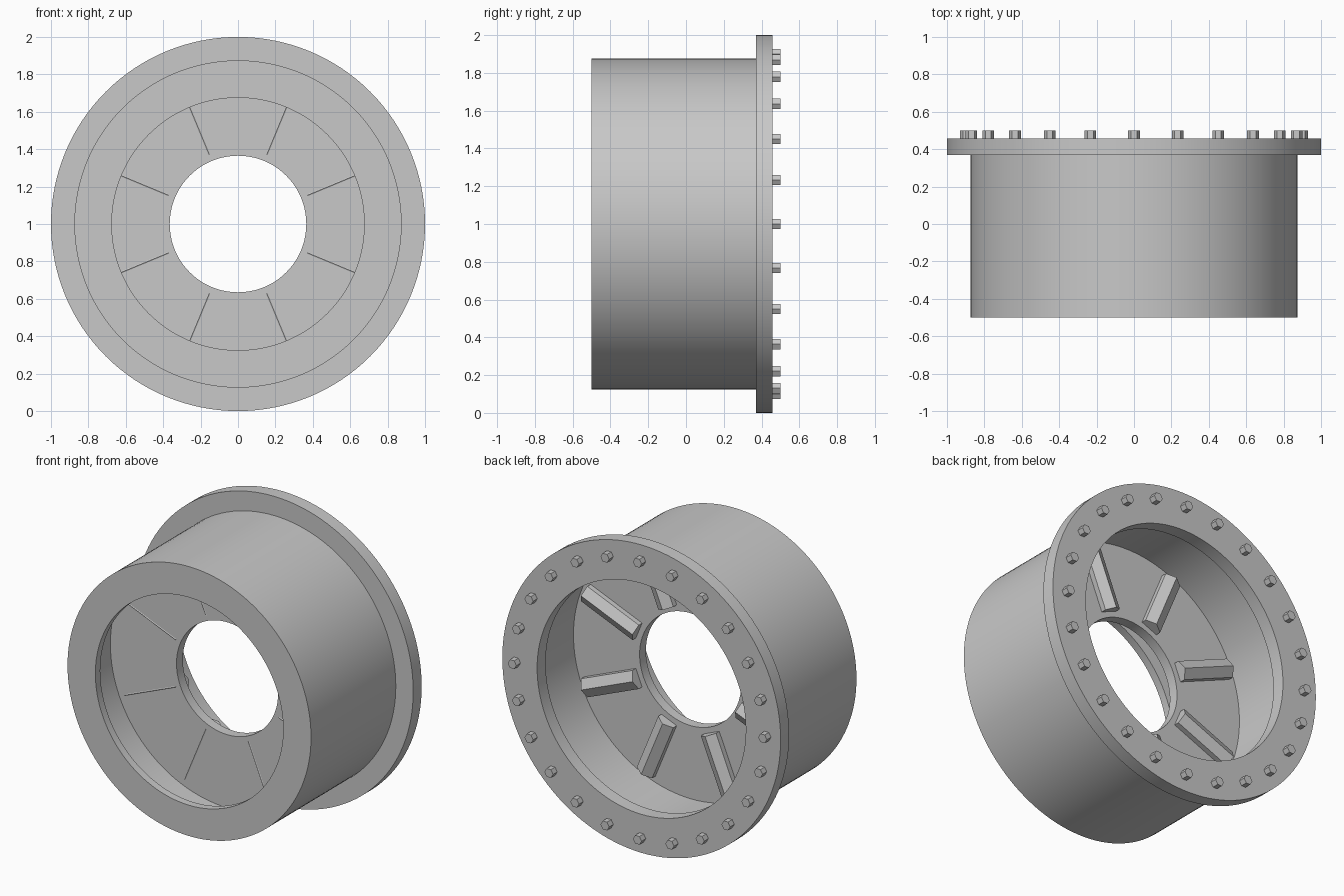
import bpy, bmesh, math
from mathutils import Matrix, Vector

cube = bpy.data.objects.get("Cube")
if cube:
    bpy.data.objects.remove(cube, do_unlink=True)

grey = bpy.data.materials.new("plain grey")
grey.use_nodes = True
colour = (0.58, 0.58, 0.58, 1)
grey.diffuse_color = colour
grey.node_tree.nodes["Principled BSDF"].inputs["Base Color"].default_value = colour

CENTRE = Vector((0, 0, 1))


def finish(name, bm, smooth):
    bmesh.ops.recalc_face_normals(bm, faces=bm.faces)
    mesh = bpy.data.meshes.new(name)
    bm.to_mesh(mesh)
    bm.free()
    obj = bpy.data.objects.new(name, mesh)
    obj.location = CENTRE
    mesh.materials.append(grey)
    bpy.context.collection.objects.link(obj)
    if smooth:
        bpy.ops.object.select_all(action='DESELECT')
        bpy.context.view_layer.objects.active = obj
        obj.select_set(True)
        bpy.ops.object.shade_smooth_by_angle(angle=math.radians(30))
    return obj


def lathe(name, profile, segments=128):
    """Turn a closed (radius, y) profile around the y axis."""
    bm = bmesh.new()
    rings = []
    for i in range(segments):
        a = math.tau * i / segments
        rings.append([bm.verts.new((r * math.cos(a), y, r * math.sin(a)))
                      for r, y in profile])
    n = len(profile)
    for i, ring in enumerate(rings):
        after = rings[(i + 1) % segments]
        for j in range(n):
            k = (j + 1) % n
            bm.faces.new((ring[j], ring[k], after[k], after[j]))
    return finish(name, bm, True)


def hex_prism(name, radius, depth, matrix):
    bm = bmesh.new()
    bmesh.ops.create_cone(bm, cap_ends=True, segments=6, radius1=radius,
                          radius2=radius, depth=depth, matrix=matrix)
    return finish(name, bm, False)


# Drum with an inward lip at the front
lathe("drum", [(0.675, -0.5), (0.875, -0.5), (0.875, 0.38),
               (0.84, 0.38), (0.84, -0.45), (0.675, -0.45)])

# Mounting flange at the back
lathe("flange", [(0.75, 0.37), (1, 0.37), (1, 0.457), (0.75, 0.457)])

# Disc with the central bore
lathe("web_disc", [(0.365, -0.11), (0.86, -0.11), (0.86, -0.045), (0.365, -0.045)])

# Radial hexagonal ribs set into the disc, one edge just breaking the front
for i in range(8):
    a = math.tau * (i + 0.5) / 8
    out = Vector((math.cos(a), 0, math.sin(a)))
    back = Vector((0, 1, 0))
    turn = Matrix((back, out.cross(back), out)).transposed().to_4x4()
    place = Matrix.Translation(out * 0.6 + back * -0.045)
    # a hexagon vertex has to point along y
    probe = hex_prism(f"rib_{i + 1}", 0.068, 0.4, Matrix.Identity(4))
    tip = max(probe.data.vertices, key=lambda v: v.co.x).co
    align = Matrix.Rotation(-math.atan2(tip.y, tip.x), 4, 'Z')
    probe.data.transform(place @ turn @ align)

# Hexagonal bolt heads around the flange, all turned the same way
for i in range(24):
    a = math.tau * i / 24
    bolt = hex_prism(f"bolt_{i + 1}", 0.031, 0.06, Matrix.Identity(4))
    tip = max(bolt.data.vertices, key=lambda v: v.co.x).co
    align = Matrix.Rotation(-math.atan2(tip.y, tip.x), 4, 'Z')
    place = Matrix.Translation((0.9 * math.cos(a), 0.47, 0.9 * math.sin(a)))
    bolt.data.transform(place @ Matrix.Rotation(math.pi / 2, 4, 'X') @ align)
